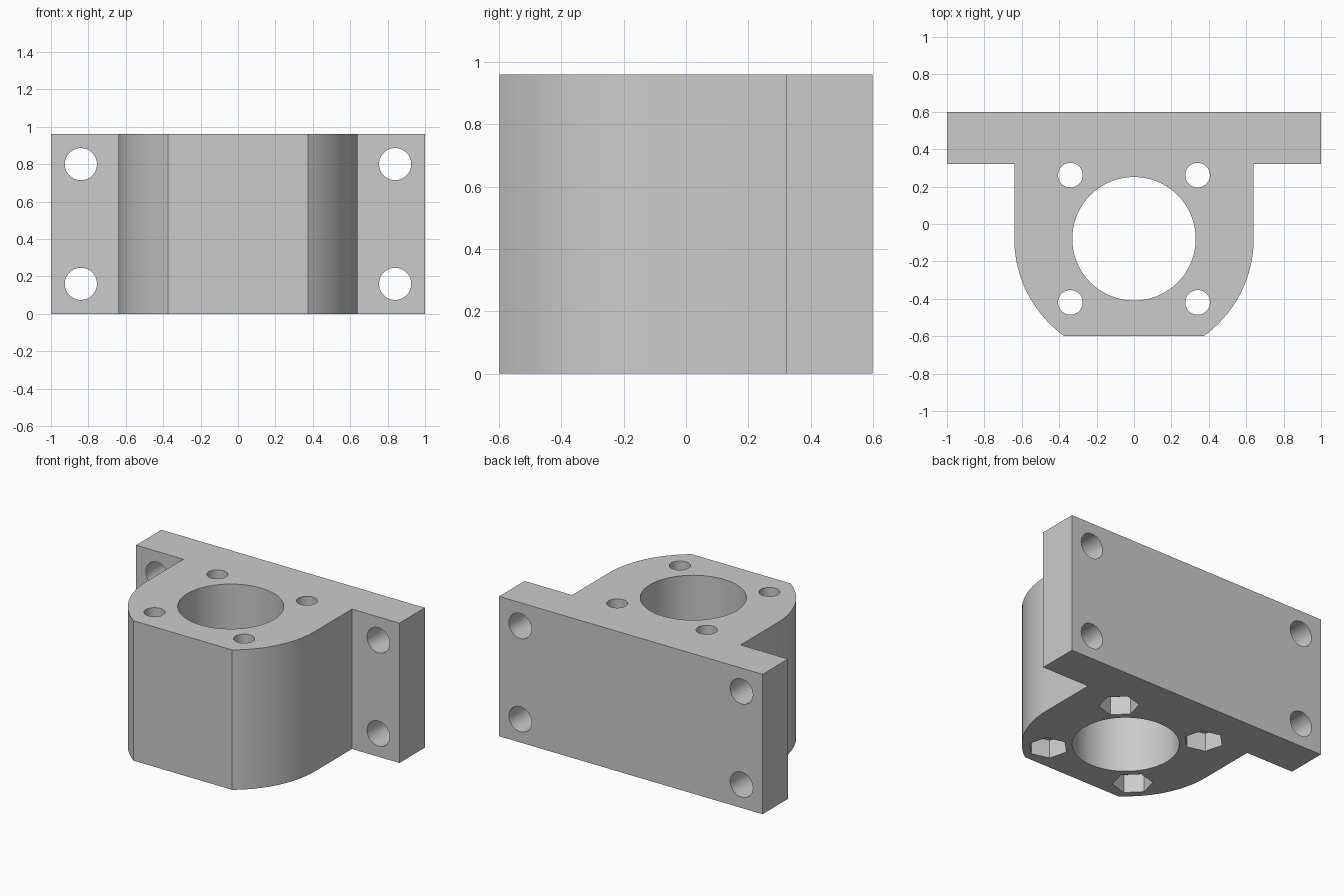
import bpy
import bmesh
from math import asin, atan2, cos, pi, radians, sin, sqrt

cube = bpy.data.objects.get("Cube")
if cube:
    bpy.data.objects.remove(cube, do_unlink=True)

HEIGHT = 0.96
FRONT, BACK, FLANGE = -0.598, 0.598, 0.322   # depth positions
AXIS_Y = -0.079                              # centre of the bore
RADIUS = 0.64                                # rounded body
BOLT = 0.34                                  # bolt offset from the bore centre

grey = bpy.data.materials.new("plain grey")
grey.use_nodes = True
grey.diffuse_color = (0.6, 0.6, 0.6, 1)
grey.node_tree.nodes["Principled BSDF"].inputs["Base Color"].default_value = (0.6, 0.6, 0.6, 1)


def add_cutter(name, sides, radius, depth, location, rotation=(0, 0, 0)):
    bpy.ops.mesh.primitive_cylinder_add(vertices=sides, radius=radius, depth=depth,
                                        location=location, rotation=rotation)
    cutter = bpy.context.object
    cutter.name = name
    cutter.hide_render = True
    cutter.data.materials.append(grey)
    return cutter


# Body outline: back flange, straight sides, rounded corners, flat front
start = asin((AXIS_Y - FRONT) / RADIUS)
STEPS = 20
arc = [(RADIUS * cos(start * i / STEPS), AXIS_Y - RADIUS * sin(start * i / STEPS))
       for i in range(STEPS + 1)]
half = [(1, BACK), (1, FLANGE), (RADIUS, FLANGE)] + arc
outline = half + [(-x, y) for x, y in reversed(half)]

bm = bmesh.new()
base = bm.faces.new([bm.verts.new((x, y, 0)) for x, y in outline])
top = bmesh.ops.extrude_face_region(bm, geom=[base])
bmesh.ops.translate(bm, vec=(0, 0, HEIGHT),
                    verts=[v for v in top["geom"] if isinstance(v, bmesh.types.BMVert)])
bmesh.ops.recalc_face_normals(bm, faces=bm.faces)
mesh = bpy.data.meshes.new("mounting_block")
bm.to_mesh(mesh)
bm.free()
mesh.materials.append(grey)
block = bpy.data.objects.new("mounting_block", mesh)
bpy.context.collection.objects.link(block)

# Central bore
cutters = [add_cutter("bore_cutter", 96, 0.33, 2 * HEIGHT, (0, AXIS_Y, HEIGHT / 2))]

for sx in (-1, 1):
    for sy in (-1, 1):
        # Vertical bolt holes with hexagonal nut pockets underneath
        x, y = sx * BOLT, AXIS_Y + sy * BOLT
        cutters.append(add_cutter("bolt_hole_cutter", 40, 0.066, 2 * HEIGHT, (x, y, HEIGHT / 2)))
        # Pocket flats face the bore; the primitive's first corner lies on an axis
        turn = atan2(sy, sx)
        cutters.append(add_cutter("nut_pocket_cutter", 6, 0.125, 0.25, (x, y, 0), (0, 0, turn)))
        # Horizontal screw holes through the flange
        cutters.append(add_cutter("flange_hole_cutter", 48, 0.086, 0.6,
                                  (sx * 0.84, (FLANGE + BACK) / 2, HEIGHT / 2 + sy * 0.32),
                                  (radians(90), 0, 0)))

# Cut all the holes
bpy.ops.object.select_all(action='DESELECT')
bpy.context.view_layer.objects.active = block
block.select_set(True)
for cutter in cutters:
    cut = block.modifiers.new(cutter.name, 'BOOLEAN')
    cut.operation = 'DIFFERENCE'
    cut.solver = 'EXACT'
    cut.object = cutter
    bpy.ops.object.modifier_apply(modifier=cut.name)
    bpy.data.objects.remove(cutter, do_unlink=True)

bpy.ops.object.shade_smooth_by_angle(angle=radians(25))
